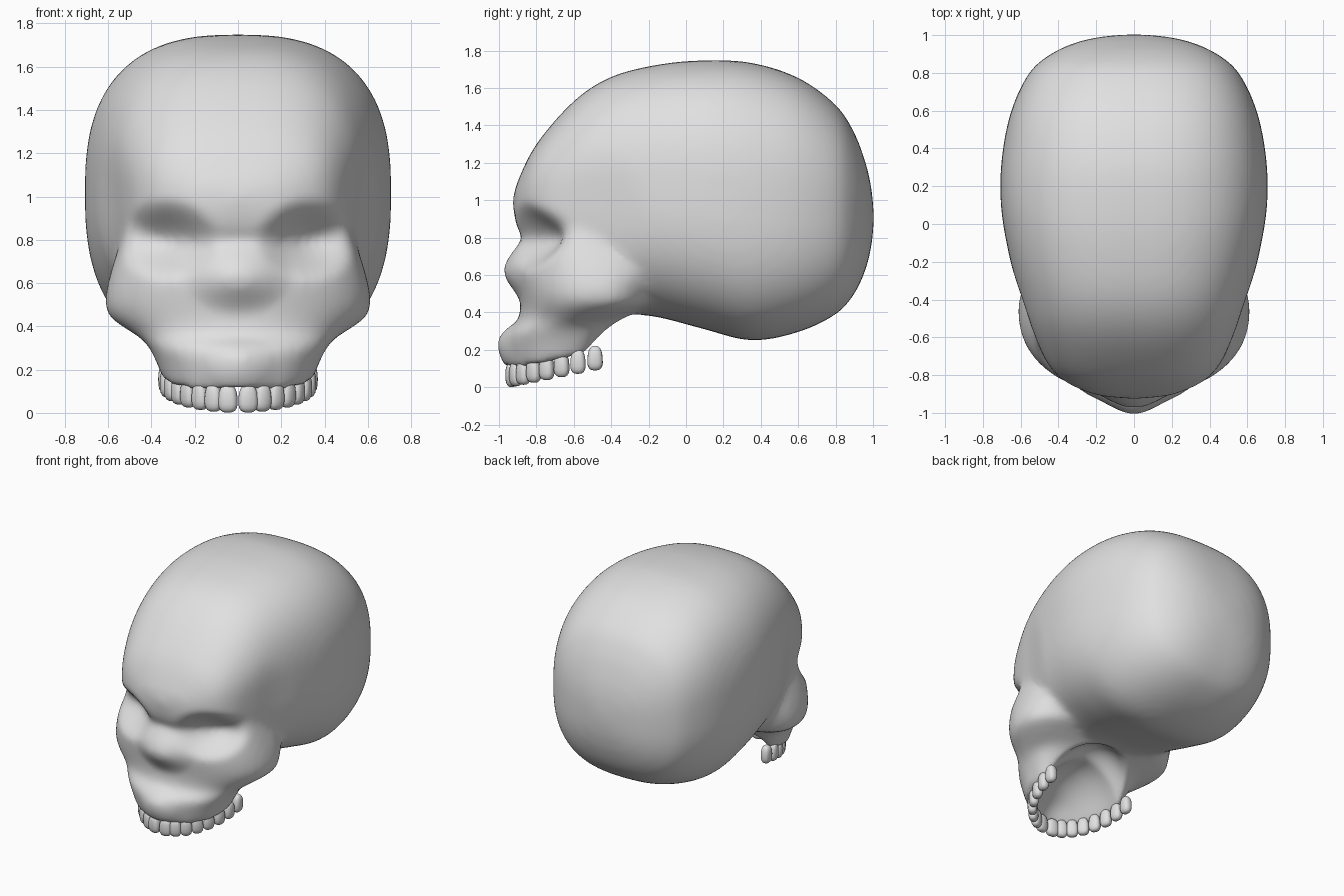
import bpy, bmesh
from math import sin, cos, pi, radians, atan2, copysign
from mathutils import Vector

cube = bpy.data.objects.get("Cube")
if cube:
    bpy.data.objects.remove(cube)

bone = bpy.data.materials.new("bone grey")
bone.use_nodes = True
bone.diffuse_color = (0.75, 0.75, 0.75, 1)
bone.node_tree.nodes["Principled BSDF"].inputs["Base Color"].default_value = (0.75, 0.75, 0.75, 1)


def power(v, e):
    return copysign(abs(v) ** e, v)


def spline(rows, steps):
    """Smoothly interpolate rows of section values."""
    out = []
    for i in range(len(rows) - 1):
        quad = [rows[max(0, min(len(rows) - 1, i + k))] for k in (-1, 0, 1, 2)]
        for s in range(steps):
            t = s / steps
            out.append([b + t / 2 * (c - a + t * (2*a - 5*b + 4*c - d + t * (3*(b - c) + d - a)))
                        for a, b, c, d in zip(*quad)])
    return out + [rows[-1]]


def loft(bm, rows, section, sides=64):
    """Skin closed rings, one for each row, and cap both ends."""
    rings = [[bm.verts.new(section(row, 2 * pi * k / sides)) for k in range(sides)]
             for row in spline(rows, 4)]
    for low, high in zip(rings, rings[1:]):
        for k in range(sides):
            n = (k + 1) % sides
            bm.faces.new((low[k], low[n], high[n], high[k]))
    bm.faces.new(rings[0])
    bm.faces.new(rings[-1])


def finish(name, mesh):
    obj = bpy.data.objects.new(name, mesh)
    bpy.context.collection.objects.link(obj)
    return obj


# Braincase sections: y, half width, top, bottom
braincase = [
    (-.925, .03, 1.01, .97), (-.9, .22, 1.1, .85), (-.8, .41, 1.3, .7),
    (-.6, .53, 1.53, .5), (-.4, .6, 1.66, .41), (-.15, .665, 1.725, .375),
    (.1, .705, 1.748, .31), (.35, .7, 1.735, .25), (.6, .65, 1.655, .295),
    (.8, .555, 1.51, .39), (.9, .44, 1.36, .5), (.96, .31, 1.2, .63),
    (.99, .18, 1.07, .75), (1.003, .05, .95, .86)]

# Face slices: z, front, centre, back, half width
face = [
    (1.05, -.86, -.45, 0, .45), (.97, -.915, -.45, 0, .52), (.88, -.89, -.45, 0, .54),
    (.8, -.875, -.45, 0, .56), (.7, -.895, -.45, 0, .585), (.6, -.905, -.45, 0, .605),
    (.5, -.89, -.45, -.1, .615), (.42, -.885, -.45, -.15, .59), (.35, -.9, -.5, -.26, .51),
    (.29, -.965, -.6, -.34, .43), (.2, -.965, -.62, -.42, .385), (.085, -.94, -.65, -.5, .345)]


def braincase_section(row, a):
    y, half, top, bottom = row
    e = 2 / 2.6
    return (half * power(cos(a), e), y,
            (top + bottom) / 2 + (top - bottom) / 2 * power(sin(a), e))


def face_section(row, a):
    z, front, centre, back, half = row
    low = max(0, min(1, (.5 - z) / .4))
    if sin(a) > 0:
        reach, e = back - centre, 1 - .45 * low    # jaw ends are square at the rear
    else:
        reach, e = centre - front, .88 + .12 * low
    y = centre + reach * power(sin(a), e)
    return (half * power(cos(a), e), y, z + .2 * low * (y + .97))


bm = bmesh.new()
loft(bm, braincase, braincase_section)
loft(bm, face, face_section)
bmesh.ops.recalc_face_normals(bm, faces=bm.faces)
mesh = bpy.data.meshes.new("skull")
bm.to_mesh(mesh)
bm.free()
skull = finish("skull", mesh)

# Fuse the two lofts into one smooth skin
remesh = skull.modifiers.new("fuse", 'REMESH')
remesh.mode = 'VOXEL'
remesh.voxel_size = .022
soften = skull.modifiers.new("soften", 'SMOOTH')
soften.iterations = 12
graph = bpy.context.evaluated_depsgraph_get()
skin = bpy.data.meshes.new_from_object(skull.evaluated_get(graph))
skull.modifiers.clear()
skull.data = skin


def sculpt(centre, radii, push, falloff=2):
    """Push the skin near a centre along a vector."""
    push = Vector(push)
    for v in skin.vertices:
        d = sum(((p - c) / r) ** 2 for p, c, r in zip(v.co, centre, radii))
        if d < 1:
            v.co += push * (1 - d) ** falloff


# Palate hollow, nose and gum ridge
sculpt((0, -.56, .15), (.32, .38, .4), (0, 0, .22), 1)
sculpt((0, -.93, .63), (.26, .3, .19), (0, -.07, 0))
sculpt((0, -.96, .2), (.2, .2, .18), (0, -.04, 0))
for side in (-1, 1):
    # Eye sockets and temples
    sculpt((side * .33, -.8, .8), (.26, .5, .2), (0, .13, 0))
    sculpt((side * .56, -.46, .9), (.3, .3, .4), (-side * .02, 0, 0))

relax = skull.modifiers.new("relax", 'SMOOTH')
relax.iterations = 4
skin.materials.clear()
skin.materials.append(bone)
skin.shade_smooth()

# Tooth: a rounded block, narrower towards the root
bm = bmesh.new()
bmesh.ops.create_uvsphere(bm, u_segments=16, v_segments=10, radius=1)
for v in bm.verts:
    x, y, z = (power(c, .75) for c in v.co)
    v.co = (.041 * x * (1 - .12 * z), .034 * y, .066 * z)
tooth = bpy.data.meshes.new("tooth")
bm.to_mesh(tooth)
bm.free()
tooth.materials.append(bone)
tooth.shade_smooth()

# Row of upper teeth on a half-ellipse, mirrored left and right
across, along = .335, .455
for side, label in ((1, "left"), (-1, "right")):
    for i in range(8):
        t = radians(8 + 11.6 * i)
        y = -.48 - along * cos(t)
        obj = finish(f"{label}_tooth_{i + 1}", tooth)
        obj.location = (side * across * sin(t), y, .067 + .2 * (y + .93))
        obj.rotation_euler.z = side * atan2(along * sin(t), across * cos(t))
        if i == 0:
            obj.scale.x = 1.1
